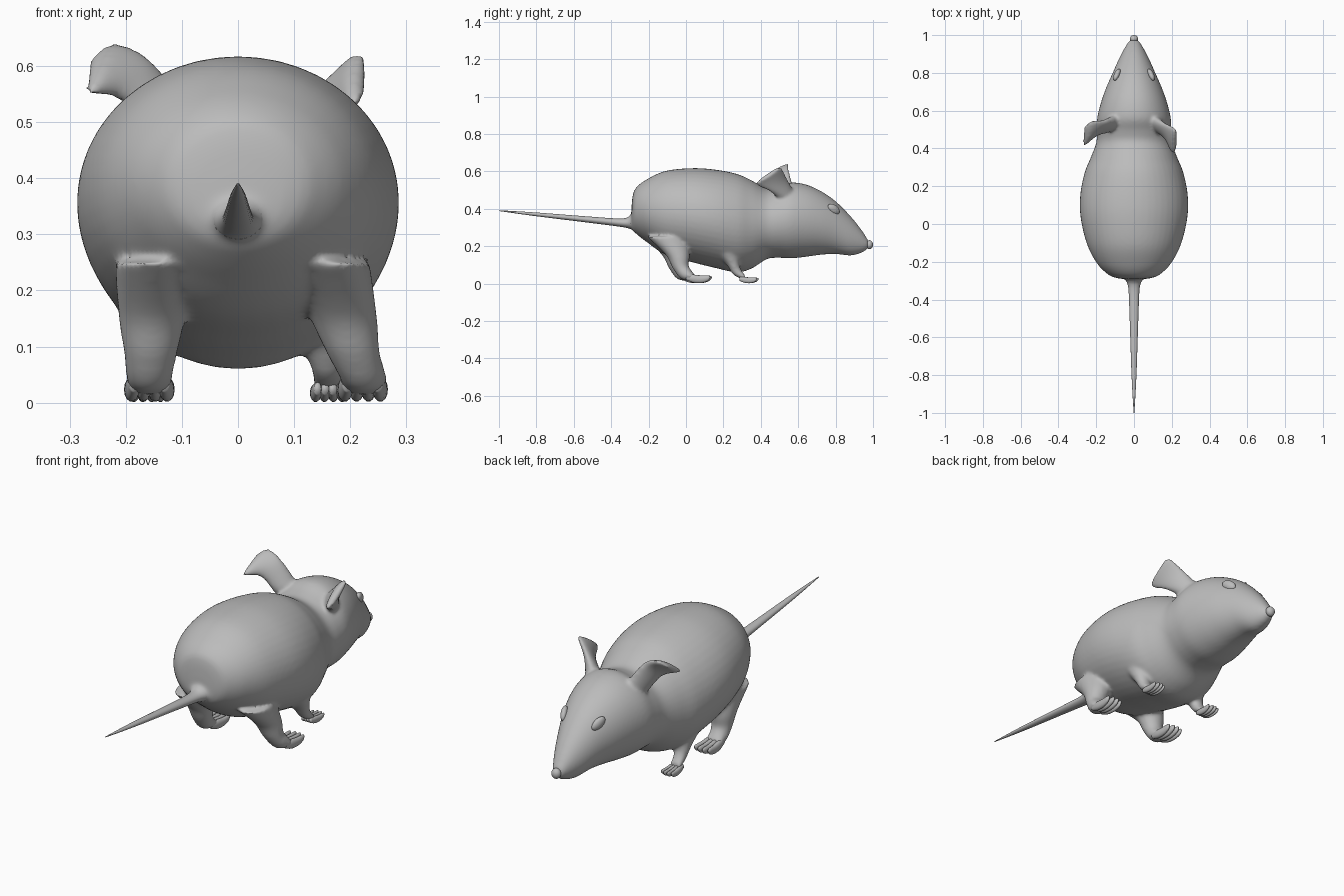
import bpy, bmesh
from mathutils import Vector as V

if "Cube" in bpy.data.objects:
    bpy.data.objects.remove(bpy.data.objects["Cube"])

fur = bpy.data.materials.new("plain grey")
fur.diffuse_color = (0.5, 0.5, 0.5, 1)
fur.use_nodes = True
fur.node_tree.nodes["Principled BSDF"].inputs["Base Color"].default_value = fur.diffuse_color
import math


def catmull(a, b, c, d, t):
    return 0.5 * (2 * b + (c - a) * t + (2 * a - 5 * b + 4 * c - d) * t * t
                  + (3 * b - a - 3 * c + d) * t ** 3)


def loft(bm, secs, n=32, k=5):
    """Smooth closed tube through sections (centre, half axis u, half axis v)."""
    secs = [tuple(V(p) for p in s) for s in secs]
    pts = [secs[0]] + secs + [secs[-1]]
    dense = []
    for i in range(len(secs) - 1):
        for j in range(k):
            dense.append([catmull(*(pts[i + m][q] for m in range(4)), j / k) for q in range(3)])
    dense.append(secs[-1])
    rings = []
    for c, u, v in dense:
        rings.append([bm.verts.new(c + u * math.cos(a) + v * math.sin(a))
                      for a in (2 * math.pi * i / n for i in range(n))])
    faces = []
    for r, s in zip(rings, rings[1:]):
        for i in range(n):
            faces.append(bm.faces.new((r[i], r[(i + 1) % n], s[(i + 1) % n], s[i])))
    faces += [bm.faces.new(rings[0]), bm.faces.new(rings[-1])]
    bmesh.ops.recalc_face_normals(bm, faces=faces)


def make(name, bm):
    me = bpy.data.meshes.new(name)
    bm.to_mesh(me)
    bm.free()
    me.materials.append(fur)
    me.shade_smooth()
    ob = bpy.data.objects.new(name, me)
    bpy.context.collection.objects.link(ob)
    return ob


# Torso and head: y, half width, bottom z, top z
profile = [
    (-.292, .05, .30, .40), (-.284, .10, .285, .475), (-.265, .14, .265, .515),
    (-.21, .195, .222, .557), (-.11, .248, .155, .602), (.03, .282, .115, .617),
    (.15, .285, .085, .61), (.27, .262, .06, .587), (.35, .23, .08, .552),
    (.43, .20, .13, .508), (.49, .197, .138, .515), (.56, .195, .135, .54),
    (.64, .176, .143, .53), (.72, .148, .154, .495), (.80, .113, .158, .44),
    (.88, .077, .15, .36), (.94, .045, .165, .285), (.975, .022, .188, .23)]
skin = bmesh.new()
loft(skin, [((0, y, (b + t) / 2), (w, 0, 0), (0, 0, (t - b) / 2)) for y, w, b, t in profile], 48)

# Tail, with its root also blended into the skin
tail_secs = [((0, y, z), (u, 0, 0), (0, 0, v)) for y, z, u, v in [
    (-.24, .335, .08, .06), (-.295, .329, .046, .038), (-.34, .325, .03, .023),
    (-.5, .34, .023, .017), (-.8, .37, .013, .01), (-1, .39, .002, .002)]]
loft(skin, tail_secs[:4], 24)
tail = bmesh.new()
loft(tail, tail_secs[1:], 24)
make("tail", tail)

# Legs (blended) and toes (separate)
toes = bmesh.new()


def toe_row(xc, dy, y0, length, spread, h, w):
    for i in range(4):
        off = (i - 1.5) * spread
        secs = []
        for t, z, r in [(0, 1.5, .7), (.3, 1.15, 1.05), (.62, 1, 1), (.88, 1.2, .75),
                        (.97, 1.4, .4), (1, 1.45, .08)]:
            y = y0 + dy + t * (length - abs(i - 1.5) * .008)
            secs.append(((xc + off * (.75 + .25 * t), y, z * h), (w * r, 0, 0), (0, 0, h * r * .9)))
        loft(toes, secs, 14, 4)


def hind_leg(s, x0, x, dy):
    loft(skin, [
        ((s * x0, -.10 + dy, .25), (.07, 0, 0), (0, .11, 0)),
        ((s * (x0 * .6 + x * .4), -.045 + dy, .155), (.06, 0, 0), (0, .065, 0)),
        ((s * (x0 * .3 + x * .7), -.028 + dy, .09), (.048, 0, 0), (0, .042, .01)),
        ((s * x, 0 + dy, .05), (.042, 0, 0), (0, .024, .027)),
        ((s * x, .045 + dy, .031), (.042, 0, 0), (0, 0, .018))], 24)
    toe_row(s * x, dy, .0, .142, .024, .023, .0125)


def front_leg(s):
    loft(skin, [
        ((s * .15, .22, .17), (.065, 0, 0), (0, .065, 0)),
        ((s * .155, .25, .105), (.042, 0, 0), (0, .036, 0)),
        ((s * .16, .275, .06), (.03, 0, 0), (0, .02, .014)),
        ((s * .162, .315, .032), (.03, 0, 0), (0, 0, .014))], 24)
    toe_row(s * .162, 0, .285, .107, .018, .017, .0095)


hind_leg(1, .165, .222, 0)
hind_leg(-1, .15, .158, -.02)
for side in (1, -1):
    front_leg(side)
make("toes", toes)


# Ears: flat flaring paddles, each posed differently
def ear(secs):
    axis = V(secs[-1][0]) - V(secs[0][0])
    loft(skin, [(c, u, axis.cross(V(u)).normalized() * t) for c, u, t in secs], 24)


ear([((.12, .53, .48), (-.03, .04, .02), .035), ((.165, .49, .53), (-.015, .048, .035), .022),
     ((.205, .445, .572), (.003, .068, .047), .018), ((.222, .435, .58), (.003, .055, .038), .012)])
ear([((-.12, .53, .49), (.03, .04, .02), .035), ((-.18, .508, .572), (.025, .04, .035), .022),
     ((-.24, .482, .595), (.018, .065, .045), .018), ((-.266, .468, .585), (.005, .05, .032), .012)])

# Fuse the skin into one soft surface
body = make("body", skin)
rm = body.modifiers.new("fuse", 'REMESH')
rm.mode = 'VOXEL'
rm.voxel_size = .008
rm.use_smooth_shade = True
sm = body.modifiers.new("soften", 'SMOOTH')
sm.factor = .5
sm.iterations = 10


# Nose and eyes
def ball(name, loc, scale, rot=(0, 0, 0)):
    bm = bmesh.new()
    bmesh.ops.create_uvsphere(bm, u_segments=24, v_segments=14, radius=1)
    ob = make(name, bm)
    ob.location, ob.scale, ob.rotation_euler = loc, scale, rot


ball("nose", (0, .98, .208), (.022, .02, .024))
for side, name in ((1, "right_eye"), (-1, "left_eye")):
    ball(name, (side * .09, .79, .398), (.016, .038, .023), (-.6, 0, side * .4))
